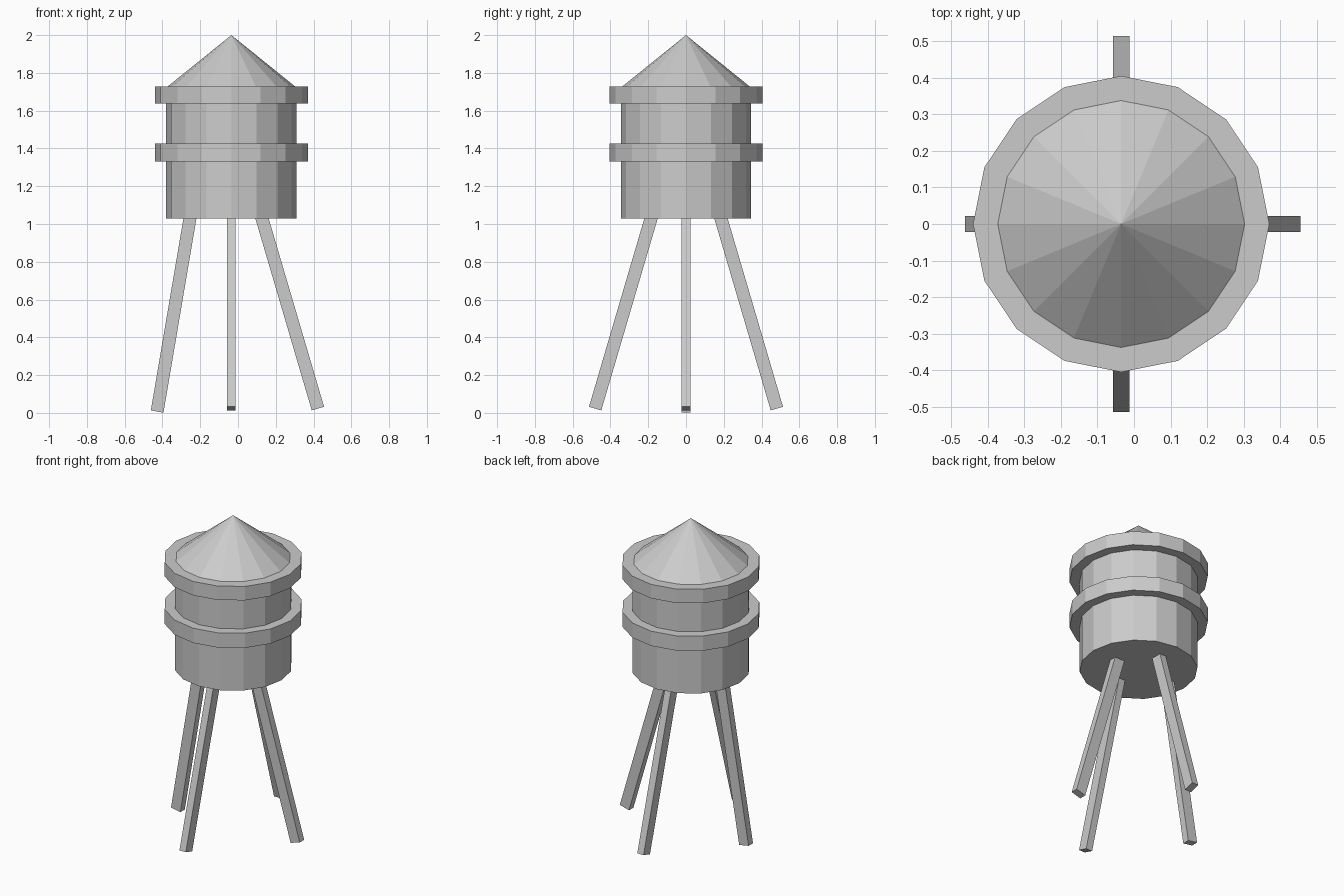
import bpy
from mathutils import Vector, Matrix

if "Cube" in bpy.data.objects:
    bpy.data.objects.remove(bpy.data.objects["Cube"])

CX = -0.035   # tank axis
SIDES = 16


def drum(name, r_bottom, r_top, z0, z1):
    # 16-sided cylinder or cone standing between z0 and z1
    args = dict(vertices=SIDES, depth=z1 - z0, location=(CX, 0, (z0 + z1) / 2))
    bpy.ops.mesh.primitive_cone_add(radius1=r_bottom, radius2=r_top, **args)
    ob = bpy.context.object
    ob.name = name
    return ob


def leg(name, foot, top, wide=0.045, deep=0.07):
    # slanted beam with square-cut ends; its deep side follows the lean
    foot, top = Vector(foot), Vector(top)
    axis = top - foot
    length = axis.length
    z = axis.normalized()
    lean = Vector((axis.x, axis.y, 0)).normalized()
    y = z.cross(lean).normalized()
    x = y.cross(z)
    bpy.ops.mesh.primitive_cube_add(size=1)
    ob = bpy.context.object
    ob.name = name
    rot = Matrix((x, y, z)).transposed().to_4x4()
    ob.matrix_world = (Matrix.Translation((foot + top) / 2) @ rot
                       @ Matrix.Diagonal((deep * 0.97, wide, length, 1)))


# Tank, hoops and roof
drum("tank", 0.345, 0.345, 1.03, 1.715)
drum("lower_hoop", 0.405, 0.405, 1.332, 1.427)
drum("upper_hoop", 0.405, 0.405, 1.638, 1.728)
drum("conical_roof", 0.345, 0.0, 1.722, 2.0)

# Legs, reaching just inside the tank floor
leg("front_leg", (CX, -0.481, 0.023), (CX, -0.179, 1.05))
leg("back_leg", (CX, 0.481, 0.023), (CX, 0.179, 1.05))
leg("right_leg", (0.423, 0, 0.023), (0.121, 0, 1.05))
leg("left_leg", (-0.428, 0, 0.007), (-0.251, 0, 1.05))
